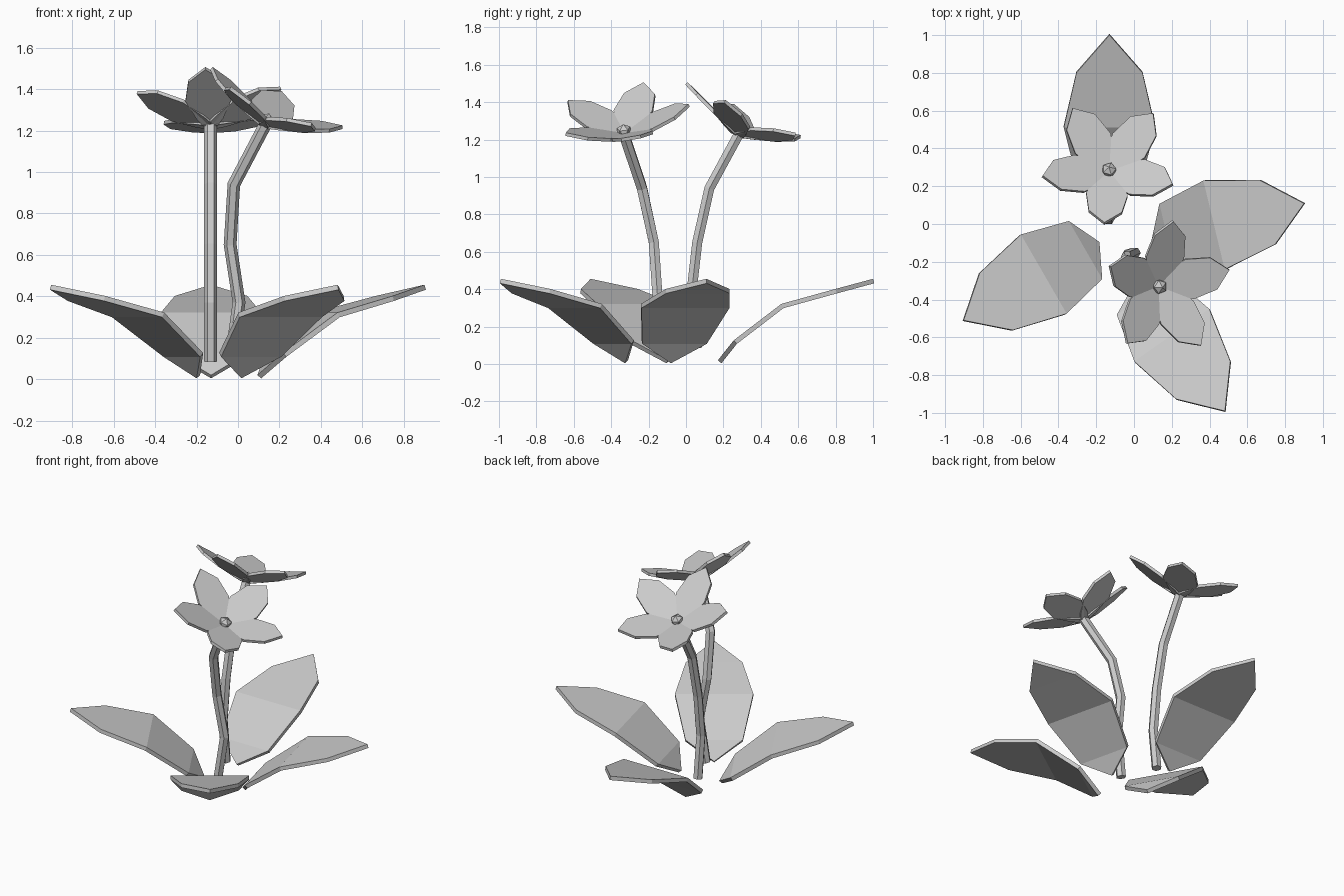
import bpy, bmesh
from math import sin, cos, pi, radians
from mathutils import Vector, Matrix

if "Cube" in bpy.data.objects:
    bpy.data.objects.remove(bpy.data.objects["Cube"])


def finish(bm, name):
    bmesh.ops.recalc_face_normals(bm, faces=bm.faces)
    me = bpy.data.meshes.new(name)
    bm.to_mesh(me)
    bm.free()
    ob = bpy.data.objects.new(name, me)
    bpy.context.collection.objects.link(ob)
    return ob


def blade(name, profile, thickness, matrix):
    """Symmetric leaf blade along +x from (distance, half width, height) stations."""
    bm = bmesh.new()
    prev = None
    for s, w, z in profile:
        side = [-w, w] if w else [0]
        row = [bm.verts.new((s, y, z)) for y in side]
        if prev:
            bm.faces.new(list(dict.fromkeys([prev[0], row[0], row[-1], prev[-1]])))
        prev = row
    bm.normal_update()
    bm.transform(matrix)
    ob = finish(bm, name)
    if ob.data.polygons[0].normal.z < 0:
        ob.data.flip_normals()
    mod = ob.modifiers.new("thickness", 'SOLIDIFY')
    mod.thickness = thickness
    mod.offset = -1
    mod.use_even_offset = True
    return ob


def stem(name, path, radius=0.031, sides=6):
    """Faceted tube following a path."""
    bm = bmesh.new()
    pts = [Vector(p) for p in path]
    rings = []
    for i, p in enumerate(pts):
        d = (pts[min(i + 1, len(pts) - 1)] - pts[max(i - 1, 0)]).normalized()
        u = Vector((0, 1, 0)).cross(d).normalized()
        v = d.cross(u)
        rings.append([bm.verts.new(p + radius * (u * cos(a) + v * sin(a)))
                      for a in (2 * pi * k / sides for k in range(sides))])
    for a, b in zip(rings, rings[1:]):
        for k in range(sides):
            j = (k + 1) % sides
            bm.faces.new((a[k], a[j], b[j], b[k]))
    bm.faces.new(rings[0])
    bm.faces.new(rings[-1])
    return finish(bm, name)


# Four broad leaves rising from the ground
LEAF = [(0, 0, .02), (.085, .177, .127), (.34, .242, .322), (.63, .175, .402), (.83, 0, .456)]
for i, (x, y, ang) in enumerate([(-.13, .17, 90), (-.183, -.095, 210),
                                 (.005, -.31, -55), (.093, -.085, 13.5)]):
    m = Matrix.Translation((x, y, 0)) @ Matrix.Rotation(radians(ang), 4, 'Z')
    blade(f"leaf_{i + 1}", LEAF, .025, m)

# Two bent stems
stem("stem_back", [(-.132, .06, .085), (-.132, .028, .37), (-.132, .06, .65),
                   (-.132, .125, .94), (-.132, .28, 1.225)])
stem("stem_front", [(-.035, -.165, .085), (.005, -.153, .37), (-.038, -.172, .65),
                    (-.02, -.235, .94), (.13, -.33, 1.225)])

# Tilted five-petal flowers with a faceted core
PETAL = [(0, .035, 0), (.05, .065, 0), (.17, .11, 0), (.3, .088, 0), (.385, 0, 0)]
for name, loc, turn in [("back", (-.132, .28, 1.235), 0), ("front", (.13, -.33, 1.235), -107)]:
    base = (Matrix.Translation(loc) @ Matrix.Rotation(radians(turn), 4, 'Z')
            @ Matrix.Rotation(radians(-25), 4, 'X'))
    for k in range(5):
        m = (base @ Matrix.Rotation(radians(50 + 72 * k), 4, 'Z')
             @ Matrix.Rotation(radians(-20), 4, 'Y'))
        blade(f"petal_{name}_{k + 1}", PETAL, .018, m)
    bm = bmesh.new()
    bmesh.ops.create_icosphere(bm, subdivisions=1, radius=.042,
                               matrix=base @ Matrix.Translation((0, 0, .01)))
    finish(bm, f"core_{name}")
